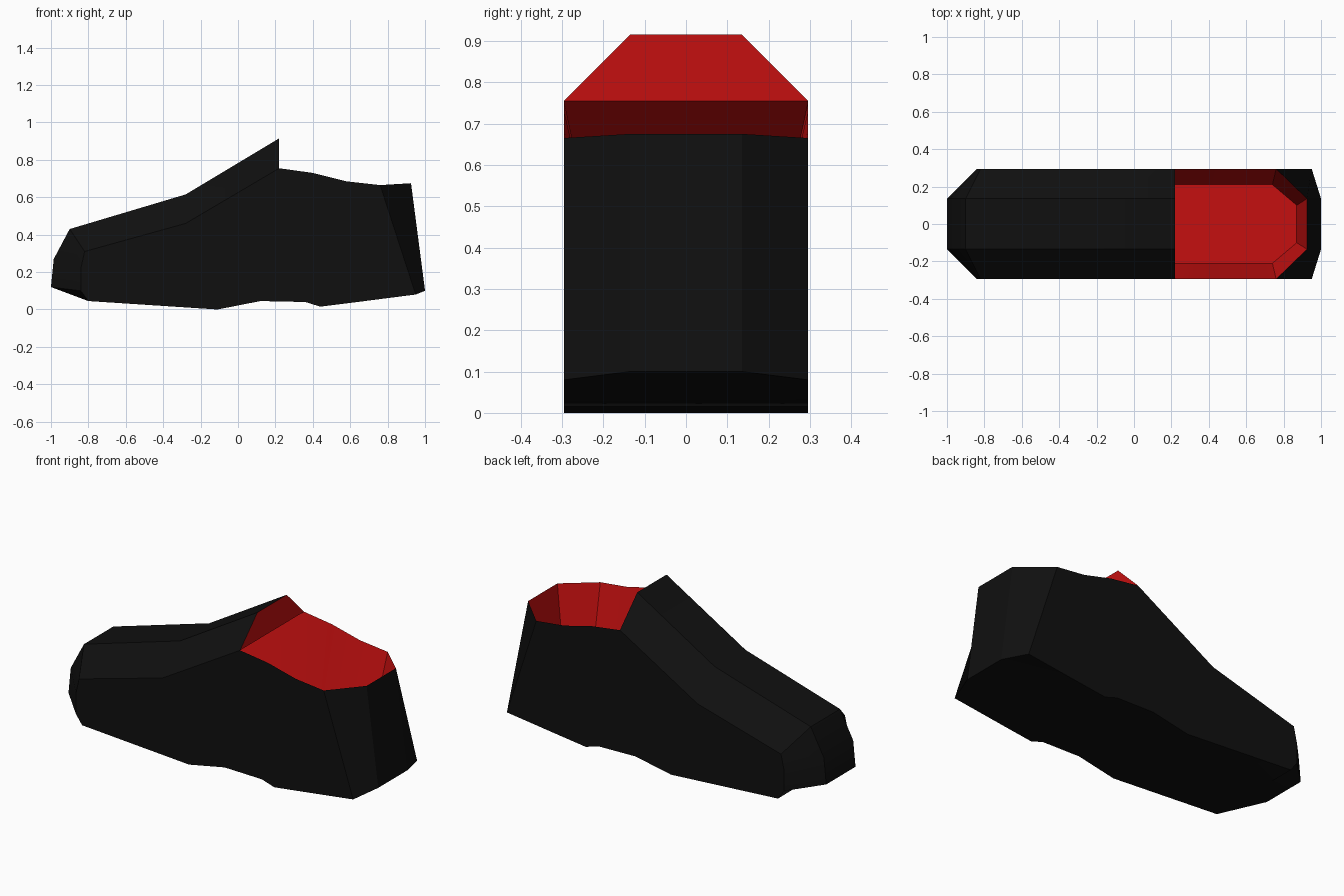
import bpy, bmesh, math

if "Cube" in bpy.data.objects:
    bpy.data.objects.remove(bpy.data.objects["Cube"])


def material(name, rgb):
    m = bpy.data.materials.new(name)
    m.diffuse_color = (*rgb, 1)
    m.use_nodes = True
    m.node_tree.nodes["Principled BSDF"].inputs["Base Color"].default_value = m.diffuse_color
    return m


HALF, MID = 0.295, 0.135          # half widths of the side wall and the flat centre strip
FLOOR_Z = 0.36

# underside profile shared by side and centre, heel to toe (x, z)
sole = [(0.6, 0.035), (0.44, 0.015), (0.36, 0.04), (0.12, 0.045), (-0.11, 0.0), (-0.8, 0.045)]
# centre profile: heel rim, sole, toe, instep, tongue tip
centre = [(0.925, 0.675), (1.0, 0.1)] + sole + [
    (-1.0, 0.12), (-0.985, 0.27), (-0.9, 0.43), (-0.28, 0.615), (0.22, 0.915)]
# side profile, point for point
side = [(0.76, 0.665), (0.95, 0.08)] + sole + [
    (-0.84, 0.1), (-0.84, 0.22), (-0.82, 0.31), (-0.28, 0.46), (0.22, 0.755)]
rim = [(0.4, 0.73), (0.58, 0.685)]

bm = bmesh.new()
cache = {}


def vert(x, y, z):
    key = (round(x, 4), round(y, 4), round(z, 4))
    if key not in cache:
        cache[key] = bm.verts.new(key)
    return cache[key]


def face(points, mat):
    bm.faces.new([vert(*p) for p in points]).material_index = mat


# outer upper: strips across the width, then the flat side walls
rows = [[(x, y, z) for x, z in prof]
        for prof, y in ((side, -HALF), (centre, -MID), (centre, MID), (side, HALF))]
for a, b in zip(rows, rows[1:]):
    for i in range(len(a) - 1):
        face([a[i], a[i + 1], b[i + 1], b[i]], 0)
for y in (-HALF, HALF):
    face([(x, y, z) for x, z in side + rim], 0)

# back of the tongue
face([r[-1] for r in rows], 1)

# lining: sloped walls from the opening down to the insole
top = [(-0.28, 0.28, 0.45), (0.22, HALF, 0.755)] + [(x, HALF, z) for x, z in rim] + [
    (0.76, HALF, 0.665), (0.925, MID, 0.675)]
low = [(-0.28, 0.21), (0.22, 0.21), (0.4, 0.21), (0.58, 0.21), (0.74, 0.21), (0.87, 0.1)]
low = [(x, y, FLOOR_Z) for x, y in low]


def mirrored(pts):
    return pts + [(x, -y, z) for x, y, z in reversed(pts)]


top, low = mirrored(top), mirrored(low)
n = len(top)
for i in range(n):
    j = (i + 1) % n
    face([top[i], top[j], low[j], low[i]], 1)
face(low, 1)                                        # insole
face([top[0], top[1], top[-2], top[-1]], 1)         # lining under the instep

bmesh.ops.recalc_face_normals(bm, faces=bm.faces)
mesh = bpy.data.meshes.new("shoe")
bm.to_mesh(mesh)
bm.free()
mesh.materials.append(material("black_upper", (0.005, 0.005, 0.005)))
mesh.materials.append(material("red_lining", (0.56, 0.005, 0.005)))
shoe = bpy.data.objects.new("shoe", mesh)
bpy.context.collection.objects.link(shoe)

bpy.context.view_layer.objects.active = shoe
shoe.select_set(True)
bpy.ops.object.shade_smooth_by_angle(angle=math.radians(30))
